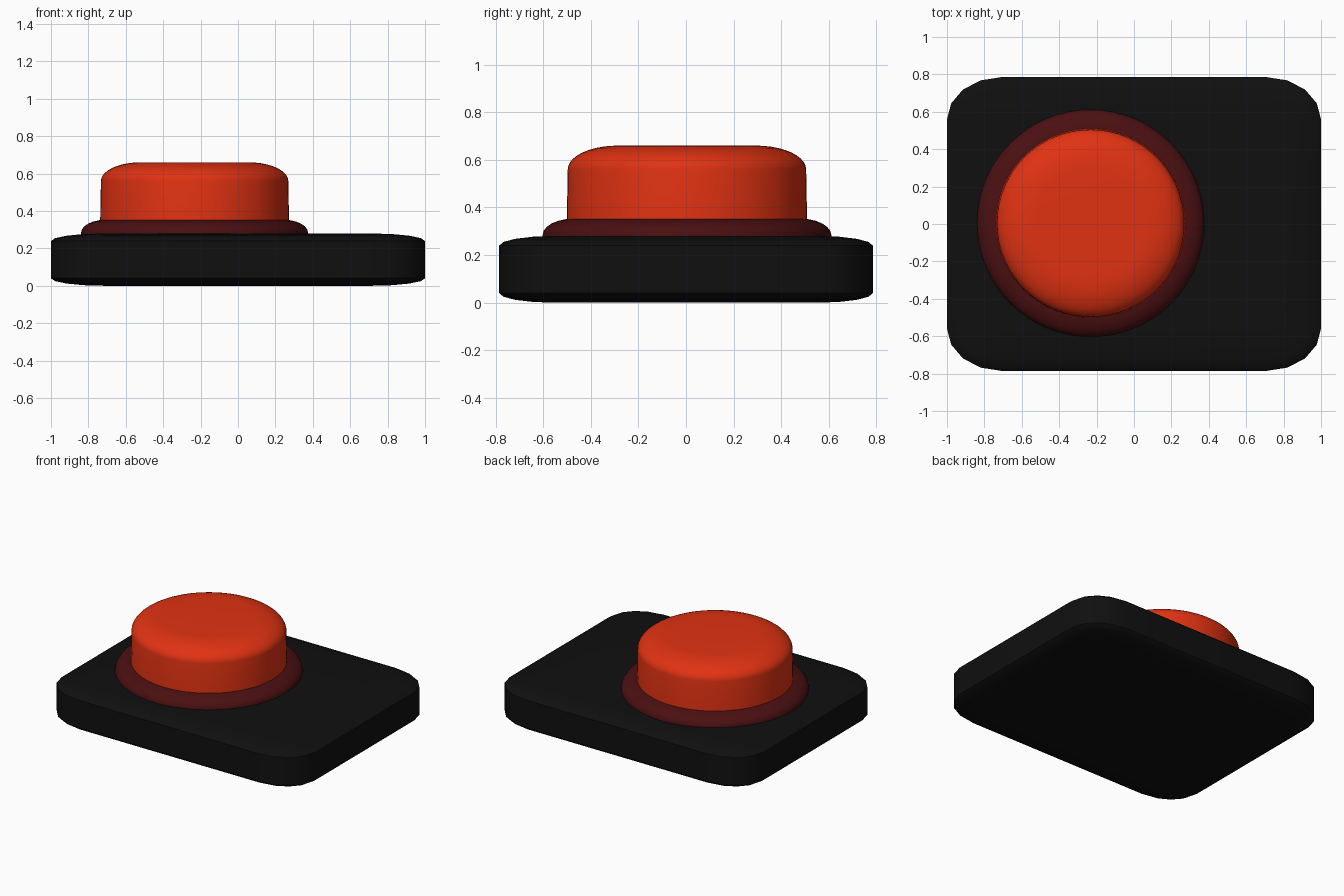
import bpy, bmesh, math

cube = bpy.data.objects.get("Cube")
if cube:
    bpy.data.objects.remove(cube, do_unlink=True)


def material(name, rgb):
    m = bpy.data.materials.new(name)
    m.use_nodes = True
    m.diffuse_color = (*rgb, 1)
    bsdf = next(n for n in m.node_tree.nodes if n.type == 'BSDF_PRINCIPLED')
    bsdf.inputs["Base Color"].default_value = (*rgb, 1)
    return m


def finish(bm, name, mat, location):
    bmesh.ops.recalc_face_normals(bm, faces=bm.faces[:])
    me = bpy.data.meshes.new(name)
    bm.to_mesh(me)
    bm.free()
    me.materials.append(mat)
    ob = bpy.data.objects.new(name, me)
    ob.location = location
    bpy.context.collection.objects.link(ob)
    bpy.ops.object.select_all(action='DESELECT')
    ob.select_set(True)
    bpy.context.view_layer.objects.active = ob
    bpy.ops.object.shade_smooth_by_angle(angle=math.radians(40))
    return ob


def rounded_disc(name, mat, location, radius, taper, height, round_r, round_z, steps):
    """Solid turned disc with an elliptical rounding on its upper edge."""
    profile = [(radius, 0)]
    for i in range(steps + 1):
        a = math.pi / 2 * i / steps
        profile.append((radius - taper - round_r * (1 - math.cos(a)),
                        height - round_z * (1 - math.sin(a))))
    sides = 64
    bm = bmesh.new()
    rings = [[bm.verts.new((r * math.cos(2 * math.pi * k / sides),
                            r * math.sin(2 * math.pi * k / sides), z))
              for k in range(sides)] for r, z in profile]
    for low, high in zip(rings, rings[1:]):
        for k in range(sides):
            n = (k + 1) % sides
            bm.faces.new((low[k], low[n], high[n], high[k]))
    bm.faces.new(rings[-1])
    bm.faces.new(rings[0][::-1])
    return finish(bm, name, mat, location)


black = material("black plastic", (0.005, 0.005, 0.005))
dark_red = material("dark red", (0.07, 0.005, 0.006))
red = material("bright red", (0.75, 0.032, 0.006))

# Base plate: evenly bevelled cube, flattened so the rounding is squashed too
bm = bmesh.new()
bmesh.ops.create_cube(bm, size=2)
bmesh.ops.bevel(bm, geom=bm.edges[:], offset=0.29, offset_type='OFFSET',
                segments=4, profile=0.5, affect='EDGES')
bmesh.ops.scale(bm, verts=bm.verts[:], vec=(1, 0.785, 0.14))
finish(bm, "base_plate", black, (0, 0, 0.14))

# Collar and push button share one centre line
rounded_disc("collar", dark_red, (-0.232, 0.004, 0.27), 0.607, 0, 0.083, 0.13, 0.07, 6)
rounded_disc("push_button", red, (-0.232, 0.004, 0.34), 0.505, 0.004, 0.32, 0.21, 0.1, 10)
